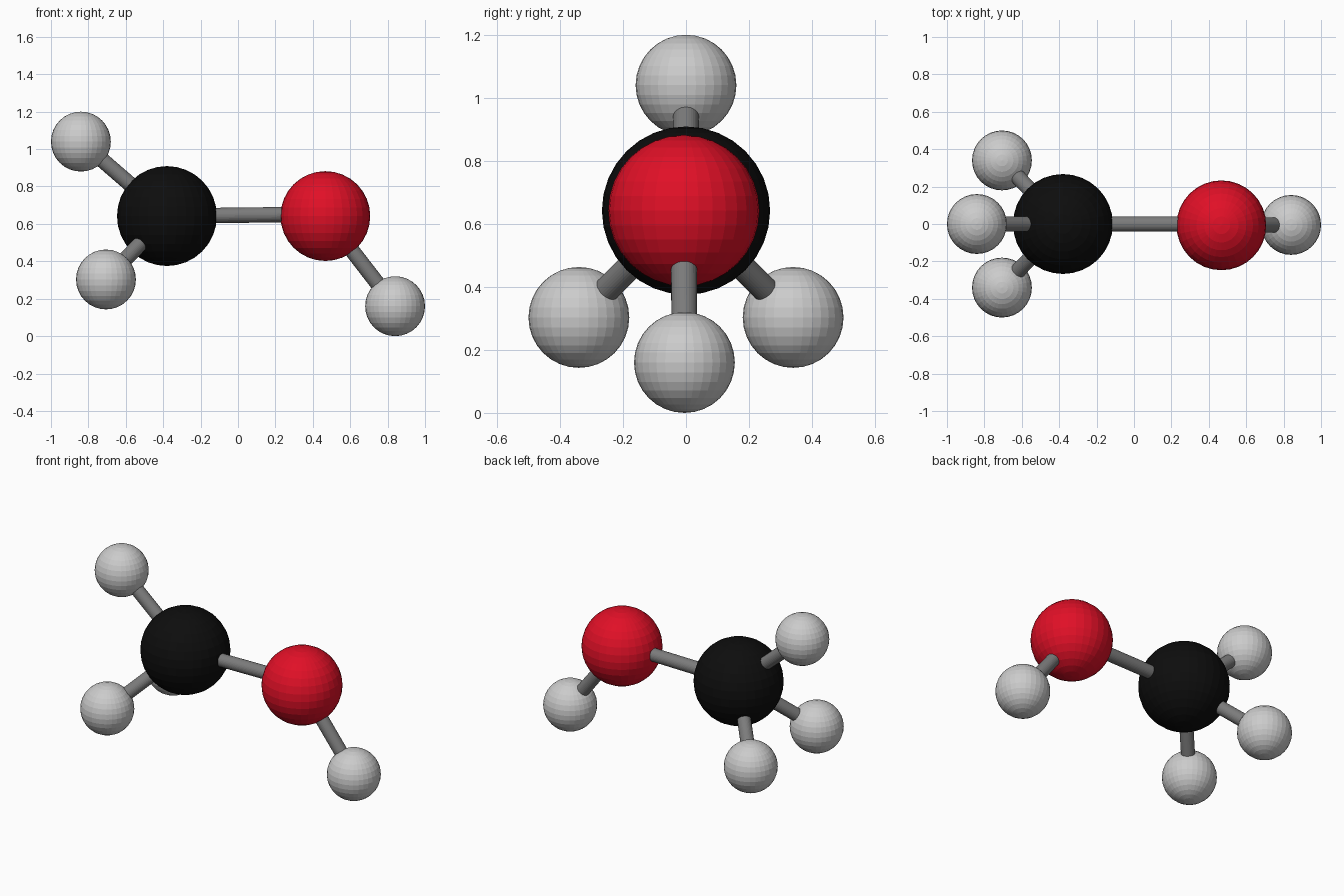
import bpy
from mathutils import Vector

if "Cube" in bpy.data.objects:
    bpy.data.objects.remove(bpy.data.objects["Cube"])


def material(name, rgb):
    m = bpy.data.materials.new(name)
    m.diffuse_color = (*rgb, 1)
    m.use_nodes = True
    m.node_tree.nodes["Principled BSDF"].inputs["Base Color"].default_value = m.diffuse_color
    return m


BLACK = material("black", (0.004, 0.004, 0.004))
RED = material("red", (0.75, 0.005, 0.02))
LIGHT = material("light_grey", (0.6, 0.6, 0.6))
GREY = material("bond_grey", (0.2, 0.2, 0.2))


def atom(name, pos, radius, mat):
    bpy.ops.mesh.primitive_uv_sphere_add(segments=32, ring_count=16, radius=radius, location=pos)
    ob = bpy.context.object
    ob.name = name
    ob.data.materials.append(mat)
    return Vector(pos)


def bond(name, a, b):
    d = b - a
    bpy.ops.mesh.primitive_cylinder_add(vertices=32, radius=0.041, depth=d.length, location=(a + b) / 2)
    ob = bpy.context.object
    ob.name = name
    ob.rotation_euler = d.to_track_quat('Z', 'Y').to_euler()
    ob.data.materials.append(GREY)


# Large atoms and the bond between them
carbon = atom("carbon", (-0.38, 0, 0.642), 0.267, BLACK)
oxygen = atom("oxygen", (0.467, -0.007, 0.642), 0.24, RED)
bond("carbon_oxygen_bond", carbon, oxygen + Vector((0, 0.007, 0.01)))

# Hydrogens, each with a bond to its parent atom
hydrogens = [
    ("top", carbon, (-0.84, 0, 1.04)),
    ("front", carbon, (-0.706, -0.34, 0.303)),
    ("back", carbon, (-0.706, 0.34, 0.303)),
    ("right", oxygen, (0.84, -0.005, 0.16)),
]
for side, parent, pos in hydrogens:
    h = atom(f"hydrogen_{side}", pos, 0.16, LIGHT)
    bond(f"hydrogen_bond_{side}", parent, h)
